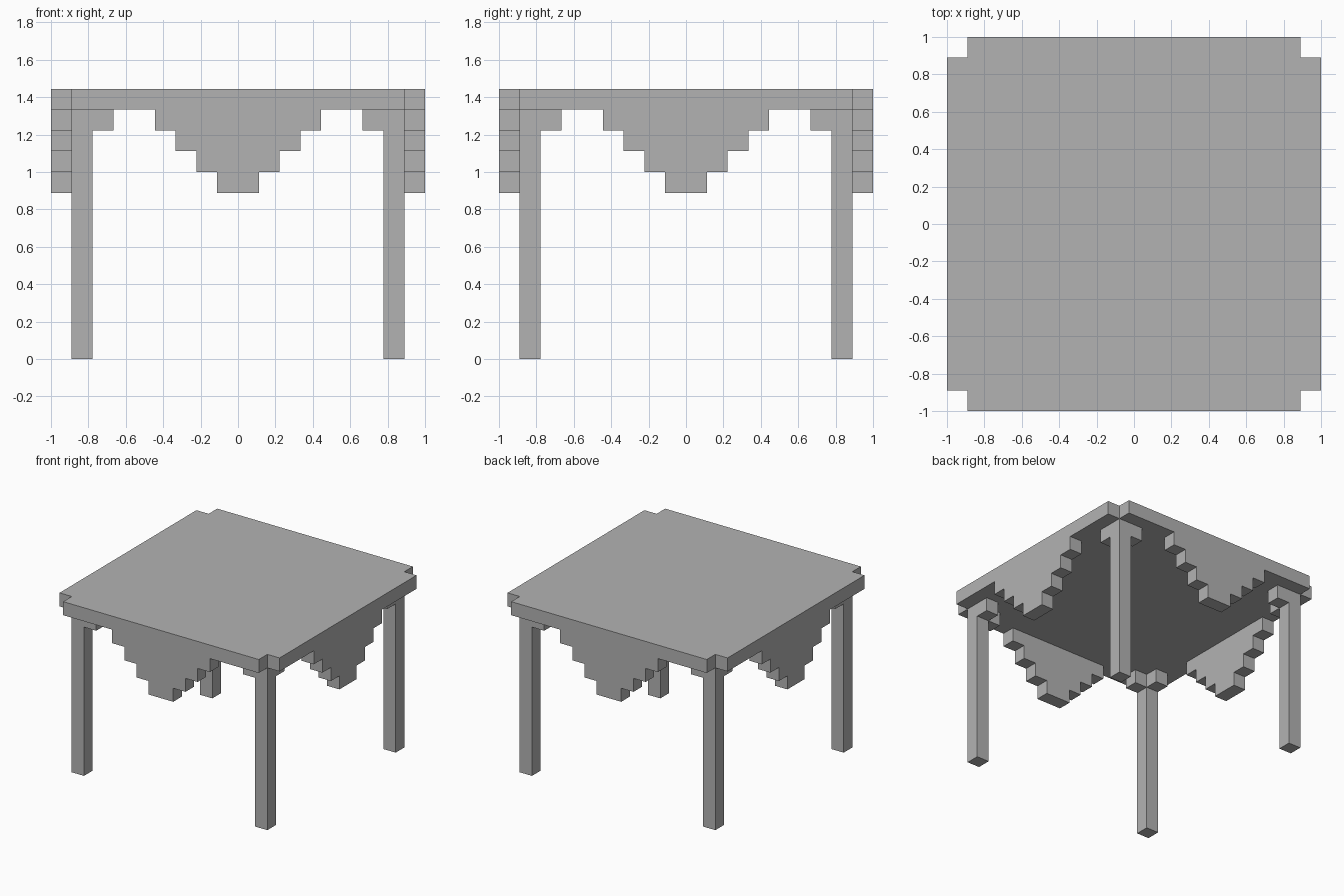
import bpy, bmesh
from math import pi
from mathutils import Matrix

cube = bpy.data.objects.get("Cube")
if cube:
    bpy.data.objects.remove(cube, do_unlink=True)

U = 1 / 9  # one block

grey = bpy.data.materials.new("plain grey")
grey.use_nodes = True
colour = (0.45, 0.45, 0.45, 1)
grey.diffuse_color = colour
grey.node_tree.nodes["Principled BSDF"].inputs["Base Color"].default_value = colour


def prism(name, outline, depth, place, turn=0):
    """Extrude an outline (in blocks), place it, then turn it about z."""
    bm = bmesh.new()
    face = bm.faces.new([bm.verts.new((a, b, 0)) for a, b in outline])
    new = bmesh.ops.extrude_face_region(bm, geom=[face])["geom"]
    bmesh.ops.translate(bm, vec=(0, 0, depth),
                        verts=[v for v in new if isinstance(v, bmesh.types.BMVert)])
    bm.transform(Matrix.Scale(U, 4) @ Matrix.Rotation(turn, 4, "Z") @ place)
    bmesh.ops.recalc_face_normals(bm, faces=bm.faces)
    mesh = bpy.data.meshes.new(name)
    bm.to_mesh(mesh)
    bm.free()
    mesh.materials.append(grey)
    obj = bpy.data.objects.new(name, mesh)
    bpy.context.collection.objects.link(obj)


# Tabletop with notched corners
corner = [(9, -8), (9, 8), (8, 8), (8, 9)]
top = [p for k in range(4) for p in
       [((x, y), (-y, x), (-x, -y), (y, -x))[k] for x, y in corner[1:] + [(-8, 9)]]]
top = list(dict.fromkeys(top))
prism("tabletop", top, 1, Matrix.Translation((0, 0, 12)))

# Stepped cloth point, wide at the top and narrow at the bottom
right = []
for step in range(1, 5):
    right += [(step, 7 + step), (step, 8 + step)]
cloth = right + [(-x, z) for x, z in reversed(right)]
upright = Matrix.Rotation(pi / 2, 4, "X")

# L-shaped corner brackets, seen from above
bracket = [(8, 8), (6, 8), (6, 7), (7, 7), (7, 6), (8, 6)]
leg = [(7, 7), (8, 7), (8, 8), (7, 8)]

sides = ["front", "left", "back", "right"]
corners = ["back_left", "back_right", "front_right", "front_left"]
for k in range(4):
    turn = k * pi / 2
    prism(sides[k] + "_cloth_drop", cloth, 1,
          Matrix.Translation((0, -8, 0)) @ upright, turn)
    prism(corners[k] + "_bracket", bracket, 1, Matrix.Translation((0, 0, 11)), turn)
    prism(corners[k] + "_leg", leg, 11, Matrix.Identity(4), turn)
